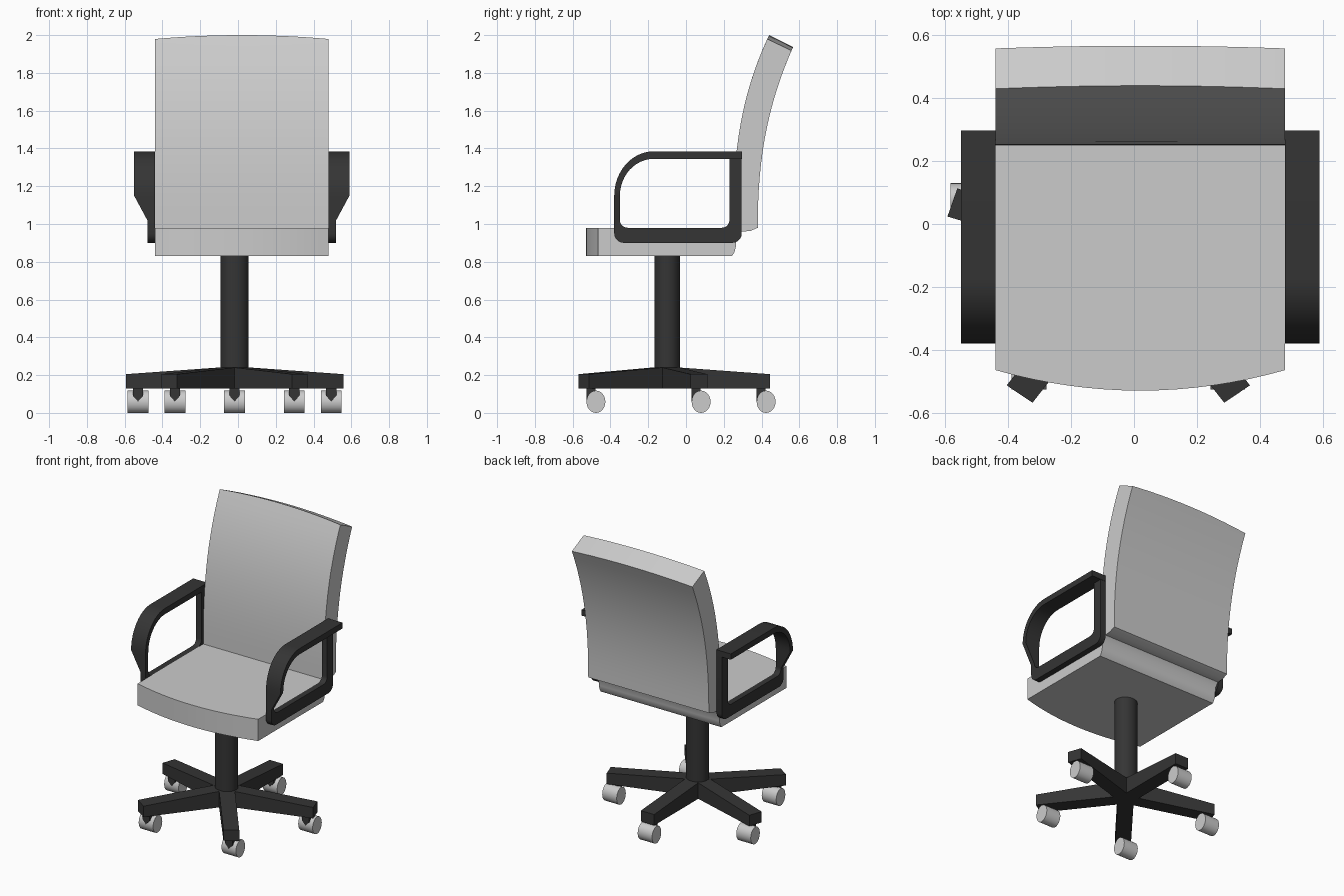
import bpy, bmesh
from math import sin, cos, pi, radians
from mathutils import Vector

if "Cube" in bpy.data.objects:
    bpy.data.objects.remove(bpy.data.objects["Cube"])

dark = bpy.data.materials.new("dark_plastic")
dark.diffuse_color = (0.035, 0.035, 0.035, 1)
dark.use_nodes = True
dark.node_tree.nodes["Principled BSDF"].inputs["Base Color"].default_value = dark.diffuse_color


def loft(name, rings, mat=None, angle=30):
    """Skin a list of equal-length rings into a closed, capped object."""
    bm = bmesh.new()
    vs = [[bm.verts.new(p) for p in r] for r in rings]
    n = len(rings[0])
    for a, b in zip(vs, vs[1:]):
        for i in range(n):
            j = (i + 1) % n
            bm.faces.new((a[i], a[j], b[j], b[i]))
    bm.faces.new(vs[0])
    bm.faces.new(vs[-1])
    bmesh.ops.recalc_face_normals(bm, faces=bm.faces)
    me = bpy.data.meshes.new(name)
    bm.to_mesh(me)
    bm.free()
    ob = bpy.data.objects.new(name, me)
    bpy.context.collection.objects.link(ob)
    if mat:
        me.materials.append(mat)
    bpy.ops.object.select_all(action='DESELECT')
    ob.select_set(True)
    bpy.context.view_layer.objects.active = ob
    bpy.ops.object.shade_smooth_by_angle(angle=radians(angle))
    return ob


CX, HALF = 0.02, 0.46            # upholstery centre and half width
us = [i / 8 - 1 for i in range(17)]

# Seat: bowed front edge, rounded rear underside
rear = [(0.243, 0.83), (0.256, 0.85), (0.264, 0.88), (0.268, 0.93), (0.29, 0.962), (0.29, 0.98)]
rings = []
for u in us:
    yf = -0.53 + 0.065 * u * u
    prof = [(yf, 0.98), (yf, 0.83)] + rear
    rings.append([(CX + HALF * u, y, z) for y, z in prof])
loft("seat", rings)

# Backrest: curved profile with a slightly arched top
rings = []
for u in us:
    k = 1 - 0.02 * u * u
    ts = [k * i / 14 for i in range(15)]
    prof = [(0.25 + 0.19 * t ** 2.6, 0.97 + 1.03 * t) for t in ts]
    prof += [(0.38 + 0.187 * t ** 2.3, 0.98 + 0.957 * t) for t in reversed(ts)]
    prof += [(0.34, 0.963), (0.30, 0.96)]
    rings.append([(CX + HALF * u, y, z) for y, z in prof])
loft("backrest", rings)


def corner(oc, orad, ic, irad, a0, a1, n, w):
    """Stations (outer point, inner point, width) round a bend."""
    out = []
    for i in range(n + 1):
        a = radians(a0 + (a1 - a0) * i / n)
        out.append(((oc[0] + orad[0] * cos(a), oc[1] + orad[1] * sin(a)),
                    (ic[0] + irad[0] * cos(a), ic[1] + irad[1] * sin(a)), w))
    return out


# Armrests: wide pad and front bend, tapering to a narrow lower loop
WIDE, THIN = 0.11, 0.04
stations = [((0.297, 1.385), (0.297, 1.345), WIDE)]
stations += corner((-0.17, 1.15), (0.21, 0.235), (-0.17, 1.15), (0.18, 0.195), 90, 180, 12, WIDE)
stations += [((-0.38, 1.02), (-0.35, 1.021), THIN)]
stations += corner((-0.33, 0.95), (0.05, 0.05), (-0.31, 1.02), (0.04, 0.04), 180, 270, 5, THIN)
stations += corner((0.245, 0.95), (0.05, 0.05), (0.19, 1.02), (0.04, 0.04), 270, 360, 5, THIN)
stations += [((0.295, 1.35), (0.23, 1.35), THIN)]
for s, side in ((-1, "left"), (1, "right")):
    x0 = CX + s * HALF
    loft(side + "_armrest",
         [[(x0, *o), (x0 + s * w, *o), (x0 + s * w, *i), (x0, *i)] for o, i, w in stations], dark)

# Column
HX, HY, SX = -0.018, -0.10, 1.08   # hub position and sideways stretch of the base
loft("column", [[(HX + 0.074 * cos(a), HY + 0.068 * sin(a), z)
                 for a in (2 * pi * i / 32 for i in range(32))] for z in (0.17, 0.84)], dark)

# Five-star base with casters
for n in range(5):
    a = radians(90 + 72 * n)
    d, p = Vector((cos(a), sin(a))), Vector((-sin(a), cos(a))) * 0.047

    rings = []
    for r, top in ((0.0, 0.245), (0.545, 0.205)):
        l, q = d * r + p, d * r - p
        rings.append([(HX + SX * v.x, HY + v.y, z)
                      for v, z in ((l, 0.13), (q, 0.13), (q, top), (l, top))])
    loft(f"base_leg_{n + 1}", rings, dark)

    # Pointed fork plate
    x, y = HX + SX * 0.498 * d.x, HY + 0.498 * d.y
    plate = [(-0.027, 0.135), (-0.027, 0.09), (0, 0.06), (0.027, 0.09), (0.027, 0.135)]
    loft(f"caster_fork_{n + 1}", [[(x + px, y + dy, z) for px, z in plate]
                                  for dy in (-0.024, 0.024)], dark)

    # Roller wheel
    loft(f"caster_wheel_{n + 1}",
         [[(x + dx, y + 0.026 + 0.05 * cos(t), 0.059 + 0.059 * sin(t))
           for t in (2 * pi * i / 24 for i in range(24))] for dx in (-0.055, 0.055)])
